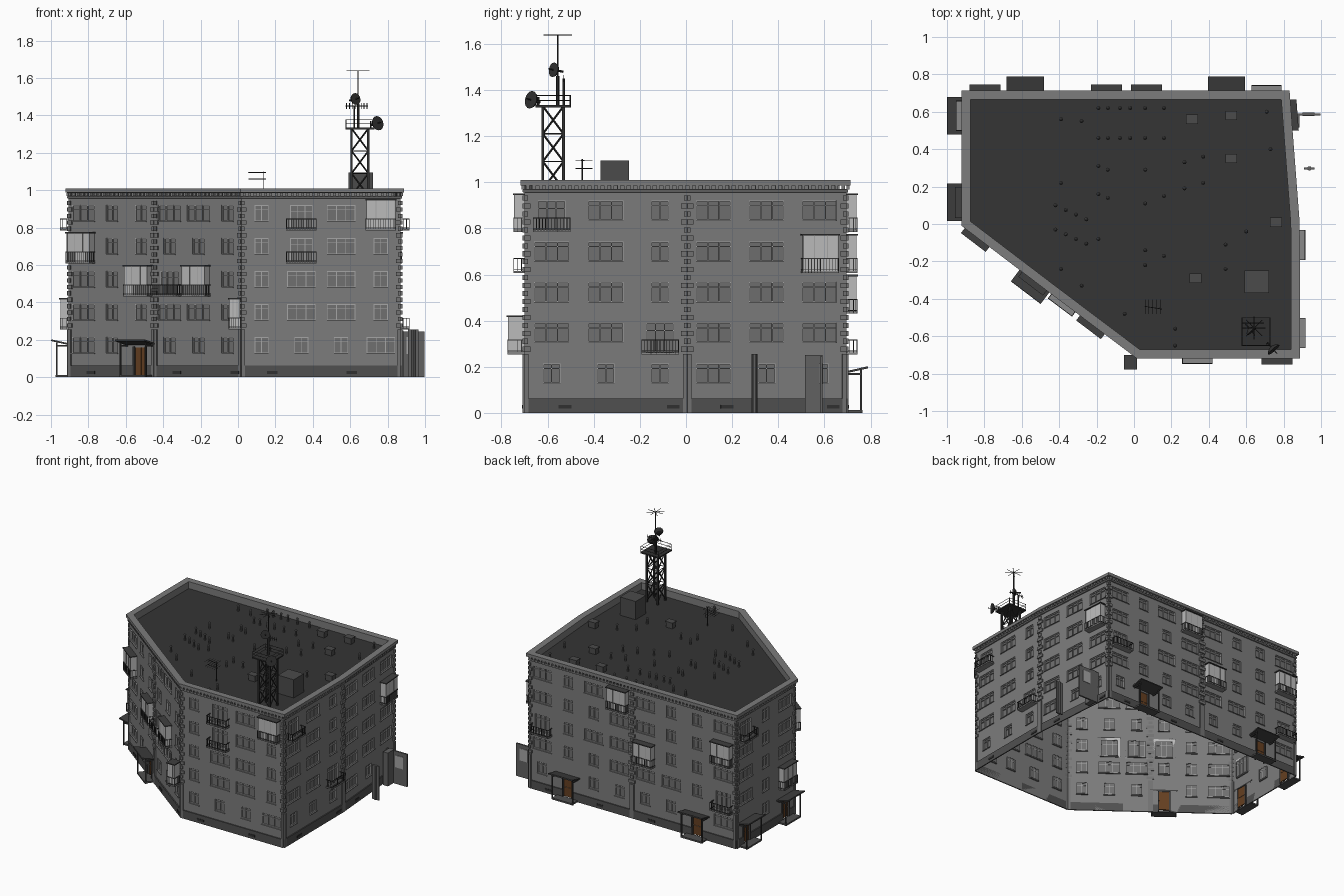
import bpy, bmesh, math
from mathutils import Vector, Matrix

if "Cube" in bpy.data.objects:
    bpy.data.objects.remove(bpy.data.objects["Cube"])

COL = dict(walls=.2, plinth=.08, roof=.035, quoins=.17, cornice=.2, window_frames=.38, window_glass=.16,
           window_sills=.2, doors=(.13, .05, .015), canopies=.05, canopy_posts=.05, balcony_slabs=.25,
           balcony_rails=.04, balcony_glazing=.5, balcony_roofs=.05, vents=.03, roof_pipes=.1,
           roof_vents=.07, roof_hut=.07, mast_tower=.03, dishes=.03, aerial=.03, yard_screens=.12)
parts = {}


def bm_of(name):
    return parts.setdefault(name, bmesh.new())


def quad(name, pts):
    bm = bm_of(name)
    bm.faces.new([bm.verts.new(p) for p in pts])


def box(name, lo, hi, M=Matrix()):
    c = (Vector(lo) + Vector(hi)) / 2
    s = Vector(hi) - Vector(lo)
    bmesh.ops.create_cube(bm_of(name), size=1, matrix=M @ Matrix.Translation(c) @ Matrix.Diagonal((*s, 1)))


def rod(name, a, b, r, r2=None, n=6):
    a, b = Vector(a), Vector(b)
    d = b - a
    M = Matrix.Translation((a + b) / 2) @ d.to_track_quat('Z', 'Y').to_matrix().to_4x4()
    bmesh.ops.create_cone(bm_of(name), cap_ends=True, segments=n, radius1=r,
                          radius2=r if r2 is None else r2, depth=d.length, matrix=M)


# Footprint, counter-clockwise; each wall carries rows of window codes, top floor first
# W wide, N narrow, B open balcony, G glazed balcony, D door with canopy
P = [Vector(p) for p in [(.02, -.7), (.87, -.7), (.868, .005), (.815, .695), (-.04, .695),
                         (-.905, .695), (-.905, 0), (-.445, -.35)]]
ROWS = ["NBWG NBWN NWWN NWWN NNNW", "BWN WWN WWN WWB NNN", "WWW WWG WWW WWW WNN",
        "WNWG WNNW BNWW WNNW NDNN", "WNNW WNNG GNNW WWNB NNDW", "BNW WNW WNW WNG DND",
        "WNN GNN WNG WNN WND", "WWN NNN BGN WWN NNN"]
N = len(P)
PITCH, Z0, TOP = .1765, .083, .97


def normal(i):
    d = (P[(i + 1) % N] - P[i % N]).normalized()
    return Vector((d.y, -d.x))


def offset(i, o, z):
    a, b = normal(i - 1), normal(i)
    p = P[i % N] + (a + b) / (1 + a.dot(b)) * o
    return (p.x, p.y, z)


def frame_of(i):
    d, n = (P[(i + 1) % N] - P[i]).normalized(), normal(i)
    return Matrix(((d.x, n.x, 0, P[i].x), (d.y, n.y, 0, P[i].y), (0, 0, 1, 0), (0, 0, 0, 1)))


def opening(M, cell, hole):
    """Wall cell with a recessed hole"""
    def corners(r, d):
        return [M @ Vector(v) for v in ((r[0], d, r[2]), (r[1], d, r[2]), (r[1], d, r[3]), (r[0], d, r[3]))]
    o, a, b = corners(cell, 0), corners(hole, 0), corners(hole, -.014)
    for k in range(4):
        j = (k + 1) % 4
        quad("walls", (o[k], o[j], a[j], a[k]))
        quad("walls", (a[k], a[j], b[j], b[k]))


def window(M, u, z0, z1, w, panes):
    t = .004
    g = [(u - w / 2, z0), (u + w / 2, z0), (u + w / 2, z1), (u - w / 2, z1)]
    quad("window_glass", [M @ Vector((x, -.012, z)) for x, z in g])
    for k in range(panes + 1):
        x = u - w / 2 + t / 2 + (w - t) * k / panes
        box("window_frames", (x - t / 2, -.014, z0), (x + t / 2, -.004, z1), M)
    for z in (z0, z1 - t, z0 + (z1 - z0) * .72):
        box("window_frames", (u - w / 2, -.013, z), (u + w / 2, -.005, z + t), M)
    box("window_sills", (u - w / 2 - .004, -.01, z0 - .005), (u + w / 2 + .004, .006, z0), M)


def balcony(M, u, c, glazed, w=.162, d=.048):
    f, t, a, b = c - .094, c - .03, u - w / 2, u + w / 2
    box("balcony_slabs", (a, 0, f), (b, d, f + .009), M)
    for z in (t - .004, f + .012):
        box("balcony_rails", (a, d - .004, z), (b, d, z + .004), M)
        for x in (a, b - .004):
            box("balcony_rails", (x, 0, z), (x + .004, d, z + .004), M)
    n = max(4, int(w / .013))
    for k in range(n + 1):
        x = a + (w - .003) * k / n
        box("balcony_rails", (x, d - .003, f), (x + .003, d, t), M)
    for y in (.012, .03):
        for x in (a, b - .003):
            box("balcony_rails", (x, y, f), (x + .003, y + .003, t), M)
    if glazed:
        box("balcony_glazing", (a + .005, 0, f + .009), (b - .005, d - .005, c + .068), M)
        box("balcony_roofs", (a - .002, 0, c + .068), (b + .002, d + .003, c + .075), M)
        for x in (a + .004, u - w * .17, u + w * .17, b - .008):
            box("window_frames", (x, d - .006, t), (x + .004, d - .003, c + .068), M)


def doorway(M, u):
    box("doors", (u - .036, -.012, .012), (u + .036, -.004, .158), M)
    box("doors", (u - .004, -.004, .012), (u + .004, -.001, .158), M)
    for x in (u - .044, u + .036):
        box("canopy_posts", (x, -.012, 0), (x + .008, .01, .165), M)
    box("plinth", (u - .085, 0, 0), (u + .085, .07, .012), M)
    T = M @ Matrix.Translation((u, 0, .172)) @ Matrix.Rotation(.22, 4, 'X')
    box("canopies", (-.1, 0, 0), (.1, .097, .009), T)
    for x in (u - .09, u + .082):
        box("canopy_posts", (x, .06, 0), (x + .008, .068, .185), M)
        box("canopy_posts", (x, 0, .164), (x + .008, .068, .172), M)


# Walls, windows, doors, balconies, plinth, quoins and dentils
for i in range(N):
    M, L = frame_of(i), (P[(i + 1) % N] - P[i]).length
    rows = ROWS[i].split()[::-1]
    n = len(rows[0])
    cw = L / n
    for r, row in enumerate(rows):
        c = Z0 + PITCH * (r + .5)
        for k, kind in enumerate(row):
            u = cw * (k + .5)
            cell = (cw * k, cw * (k + 1), Z0 + PITCH * r, Z0 + PITCH * (r + 1))
            if kind == 'D':
                opening(M, cell, (u - .04, u + .04, Z0, .16))
                doorway(M, u)
                continue
            w = {'W': .152, 'N': .076}.get(kind, .12)
            lo = c - (.043 if kind in 'WN' else .083)
            opening(M, cell, (u - w / 2, u + w / 2, lo, c + .043))
            window(M, u, lo, c + .043, w, 2 if kind == 'N' else 3)
            if kind in 'BG':
                balcony(M, u, c, kind == 'G')
    for k, kind in enumerate(rows[0]):
        a, b, u = cw * k, cw * (k + 1), cw * (k + .5)
        spans = [(a, u - .04), (u + .04, b)] if kind == 'D' else [(a, b)]
        for s, e in spans:
            quad("walls", [M @ Vector(v) for v in ((s, 0, 0), (e, 0, 0), (e, 0, Z0), (s, 0, Z0))])
            box("plinth", (s, 0, 0), (e, .008, .062), M)
        if kind != 'D' and k % 2 == 0:
            box("vents", (u + .03, .006, .018), (u + .085, .011, .034), M)
    quad("walls", [M @ Vector(v) for v in ((0, 0, Z0 + 5 * PITCH), (L, 0, Z0 + 5 * PITCH), (L, 0, TOP), (0, 0, TOP))])
    for s in (0, 1):
        def strip(w, z0, z1):
            box("quoins", (0 if s == 0 else L - w, -.001, z0), (w if s == 0 else L, .009, z1), M)
        strip(.018, 0, .255)
        for q in range(20):
            strip((.026, .014)[q % 2], .265 + q * .0345, .265 + q * .0345 + .022)
    m = int(L / .028)
    for k in range(m):
        x = L * (k + .5) / m
        box("cornice", (x - .007, 0, .968), (x + .007, .013, .986), M)

# Narrow glazed bay on the front corner
balcony(Matrix(((1, 0, 0, 0), (0, -1, 0, -.7), (0, 0, 1, 0), (0, 0, 0, 1))), -.018, .348, True, .066, .075)

# Cornice and parapet swept around the footprint, roof inside
for prof in ([(0, .985), (.018, .987), (.018, 1.01), (-.03, 1.01), (-.03, .955)],
             [(0, .955), (.008, .957), (.008, .967), (0, .969)]):
    for i in range(N):
        for (o1, z1), (o2, z2) in zip(prof, prof[1:]):
            quad("cornice", (offset(i, o1, z1), offset(i + 1, o1, z1), offset(i + 1, o2, z2), offset(i, o2, z2)))
R = .958
quad("roof", [offset(i, -.03, R) for i in range(N)])

# Roof pipes in rows, then scattered
pipes = [(x, y) for x in (-.19, -.14, -.075, -.02, .06, .16) for y in (.62, .46)]
pipes += [(-.42 + .055 * k, y - .025 * k) for k in range(4) for y in (.1, -.03)]
pipes += [(-.39, .56), (-.28, .55), (-.19, .31), (-.14, .29), (.06, .29), (.27, .33), (.37, .36), (-.39, .22),
          (.06, .11), (-.19, .16), (-.14, .14), (.16, .15), (.27, .19), (.37, .22), (-.39, -.24), (-.28, -.33),
          (-.19, -.08), (.06, -.22), (-.05, -.48), (.16, -.17), (.06, -.14), (.22, -.56), (.22, -.65),
          (.49, -.24), (.49, -.11), (.6, -.04), (.73, .4), (.71, .6)]
for x, y in pipes:
    rod("roof_pipes", (x, y, R), (x, y, R + .04), .007, n=8)
    rod("roof_pipes", (x, y, R + .04), (x, y, R + .05), .011, .003, n=8)

# Roof ventilation boxes and stair hut
for x, y in [(.31, .56), (.52, .58), (.52, .35), (.76, .01), (.33, -.29)]:
    box("roof_vents", (x - .027, y - .02, R), (x + .027, y + .02, R + .038))
    box("roof_vents", (x - .032, y - .025, R + .038), (x + .032, y + .025, R + .046))
box("roof_hut", (.592, -.37, R), (.722, -.248, 1.095))

# Lattice tower with platform and handrail
cx, cy, h = .652, -.576, .045
cor = [(cx - h, cy - h), (cx + h, cy - h), (cx + h, cy + h), (cx - h, cy + h)]
for k in range(4):
    a, b = cor[k], cor[(k + 1) % 4]
    box("mast_tower", (a[0] - .006, a[1] - .006, R), (a[0] + .006, a[1] + .006, 1.33))
    for t in range(3):
        z0, z1 = R + .012 + t * .12, R + .132 + t * .12
        rod("mast_tower", (*a, z0), (*b, z1), .0045, n=4)
        rod("mast_tower", (*b, z0), (*a, z1), .0045, n=4)
        rod("mast_tower", (*a, z1), (*b, z1), .003, n=4)
    p, q = [(cx + (v[0] - cx) * 1.65, cy + (v[1] - cy) * 1.65) for v in (a, b)]
    rod("mast_tower", (*p, 1.33), (*p, 1.378), .003, n=4)
    for z in (1.355, 1.377):
        rod("mast_tower", (*p, z), (*q, z), .002, n=4)
box("mast_tower", (cx - .077, cy - .077, 1.325), (cx + .077, cy + .077, 1.334))

# Mast, crossed rods, second pole and dishes
mx, my = .642, -.556
rod("mast_tower", (mx, my, 1.33), (mx, my, 1.46), .008)
rod("mast_tower", (mx, my, 1.46), (mx, my, 1.64), .004)
rod("mast_tower", (mx - .02, -.53, 1.33), (mx - .02, -.53, 1.45), .005)
for k in range(4):
    d = Vector((math.cos(k * math.pi / 4), math.sin(k * math.pi / 4), 0)) * .062
    rod("mast_tower", Vector((mx, my, 1.638)) - d, Vector((mx, my, 1.638)) + d, .002, n=4)
rod("mast_tower", (.575, -.53, 1.45), (.695, -.53, 1.45), .003, n=4)
for k in range(8):
    x = .58 + k * .0157
    rod("mast_tower", (x, -.53, 1.435), (x, -.53, 1.465), .002, n=4)
for c, d, r in (((.627, -.572, 1.487), (.6, -.75, .15), .032), ((.745, -.67, 1.357), (.65, -.75, .2), .039)):
    c, d = Vector(c), Vector(d).normalized()
    rod("dishes", c - d * .016, c - d * .006, r * .45, r * .85, 16)
    rod("dishes", c - d * .006, c + d * .004, r * .85, r, 16)
    rod("dishes", c, c + d * .03, .003)
    rod("dishes", c - d * .016, c - d * .05, .005)
rod("mast_tower", (.71, -.64, 1.33), (.71, -.64, 1.37), .005)

# Thin roof aerial
rod("aerial", (.135, -.45, R), (.135, -.45, 1.1), .003)
for z in (1.06, 1.095):
    rod("aerial", (.055, -.44, z), (.15, -.455, z), .002, n=4)
    for k in range(5):
        x = .06 + k * .02
        rod("aerial", (x, -.48, z), (x, -.405, z), .0015, n=4)

# Screens standing beside the right wall
box("yard_screens", (.825, .58, 0), (.998, .592, .245))
box("window_frames", (.9, .577, .125), (.965, .595, .215))
box("yard_screens", (.845, .515, 0), (.885, .592, .25))
rod("yard_screens", (.938, .297, 0), (.938, .297, .255), .012, n=8)
box("yard_screens", (.91, .292, 0), (.965, .302, .255))

# Turn every part into an object
for name, bm in parts.items():
    if name in ("walls", "cornice"):
        bmesh.ops.remove_doubles(bm, verts=bm.verts, dist=1e-5)
    me = bpy.data.meshes.new(name)
    bm.to_mesh(me)
    bm.free()
    mat = bpy.data.materials.new(name + "_paint")
    c = COL[name]
    mat.diffuse_color = (*c, 1) if isinstance(c, tuple) else (c, c, c, 1)
    mat.use_nodes = True
    mat.node_tree.nodes["Principled BSDF"].inputs["Base Color"].default_value = mat.diffuse_color
    me.materials.append(mat)
    bpy.context.collection.objects.link(bpy.data.objects.new(name, me))
